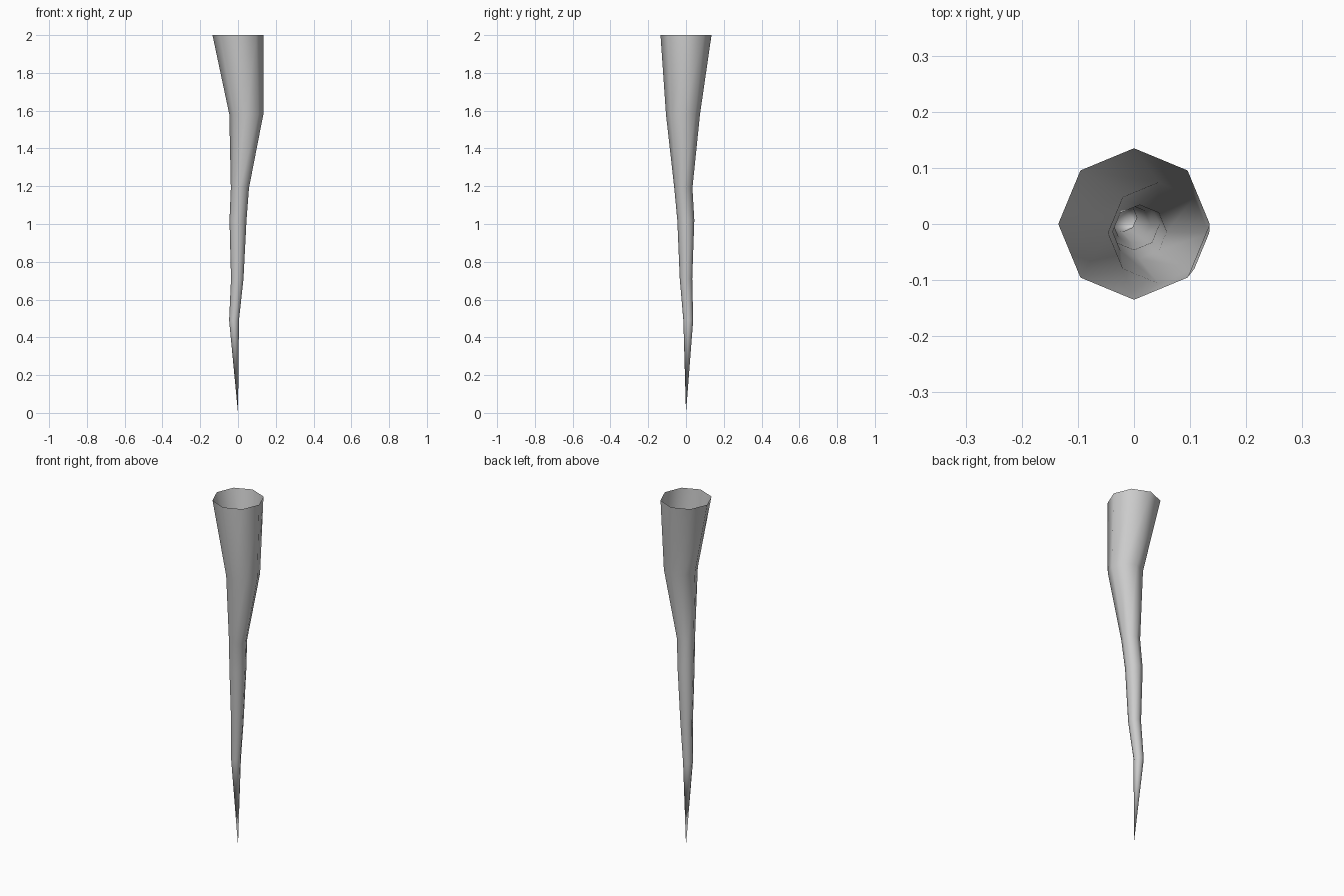
import bpy, bmesh
from math import cos, sin, tau

if "Cube" in bpy.data.objects:
    bpy.data.objects.remove(bpy.data.objects["Cube"])

SIDES = 8
# Cross-sections of the crooked spike: centre x, centre y, height, radius
RINGS = [
    (-0.021, 0.012, 0.49, 0.026),
    (-0.004, 0.000, 0.71, 0.033),
    (0.000, -0.001, 1.02, 0.045),
    (0.010, -0.014, 1.19, 0.048),
    (0.044, -0.016, 1.58, 0.090),
    (0.000, 0.000, 2.00, 0.135),
]

bm = bmesh.new()
tip = bm.verts.new((0, 0, 0))
loops = [[bm.verts.new((x + r * cos(tau * i / SIDES), y + r * sin(tau * i / SIDES), z))
          for i in range(SIDES)] for x, y, z, r in RINGS]

# Pointed tip, then walls up to the open top
for i in range(SIDES):
    j = (i + 1) % SIDES
    bm.faces.new((tip, loops[0][j], loops[0][i]))
    for low, high in zip(loops, loops[1:]):
        bm.faces.new((low[i], low[j], high[j], high[i]))
for face in bm.faces:
    face.smooth = True
bmesh.ops.recalc_face_normals(bm, faces=bm.faces)

mesh = bpy.data.meshes.new("spike")
bm.to_mesh(mesh)
bm.free()
bpy.context.collection.objects.link(bpy.data.objects.new("spike", mesh))
